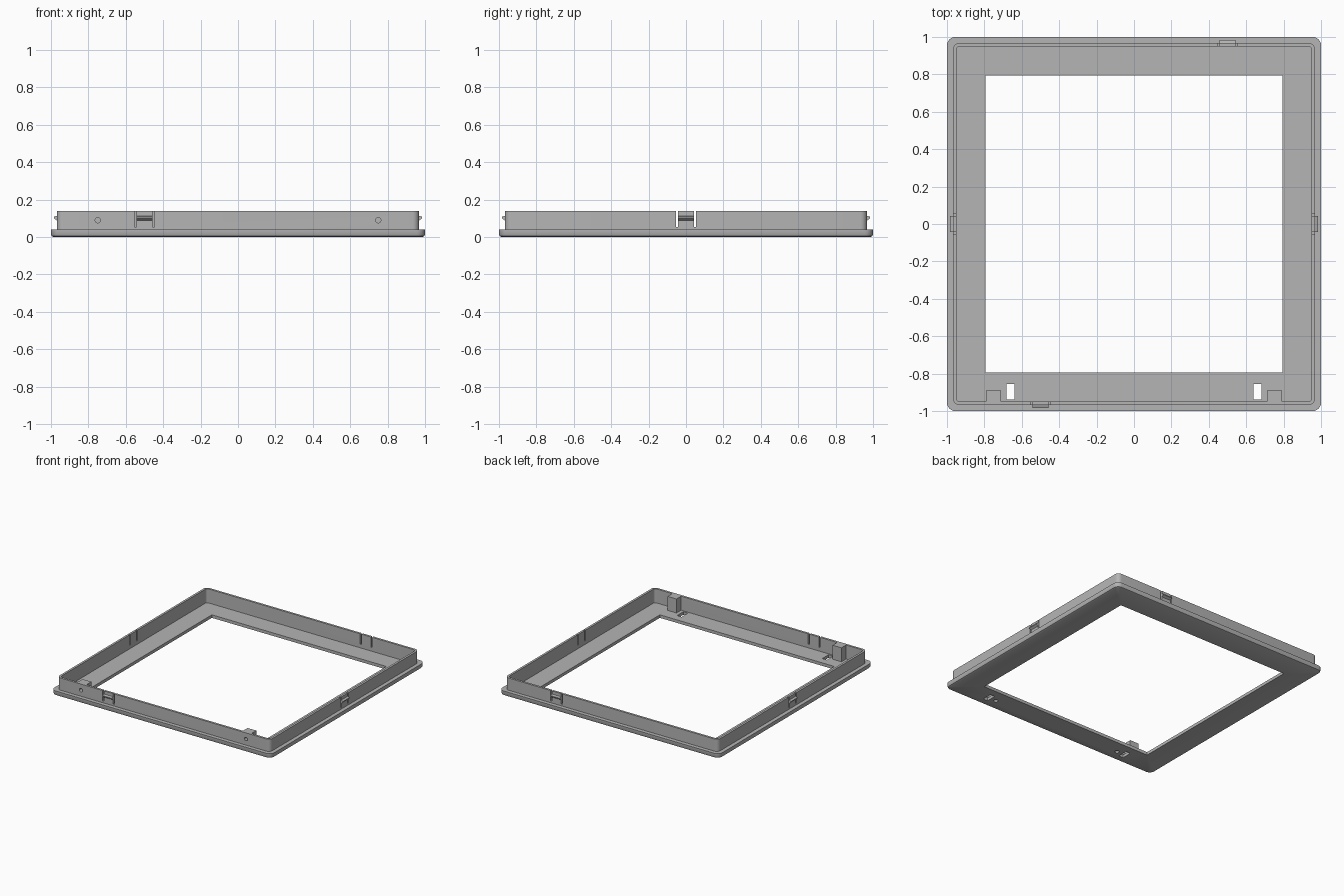
import bpy, bmesh, math
from mathutils import Matrix, Vector

if "Cube" in bpy.data.objects:
    bpy.data.objects.remove(bpy.data.objects["Cube"], do_unlink=True)

grey = bpy.data.materials.new("plain grey")
grey.use_nodes = True
colour = (0.46, 0.46, 0.46, 1)
grey.diffuse_color = colour
grey.node_tree.nodes["Principled BSDF"].inputs["Base Color"].default_value = colour

FLOOR, RIM, TOP = 0.025, 0.04, 0.14
OUTER, INNER, OPENING = 0.968, 0.95, 0.793


def finish(name, bm):
    bmesh.ops.recalc_face_normals(bm, faces=bm.faces[:])
    mesh = bpy.data.meshes.new(name)
    bm.to_mesh(mesh)
    bm.free()
    mesh.materials.append(grey)
    obj = bpy.data.objects.new(name, mesh)
    bpy.context.collection.objects.link(obj)
    return obj


def add_box(bm, low, high):
    low, high = Vector(low), Vector(high)
    size = high - low
    matrix = Matrix.Translation((low + high) / 2) @ Matrix.Diagonal((*size, 1))
    bmesh.ops.create_cube(bm, size=1, matrix=matrix)


def add_cylinder(bm, centre, radius, depth, turn=0):
    matrix = Matrix.Translation(centre) @ Matrix.Rotation(turn, 4, "X")
    bmesh.ops.create_cone(bm, cap_ends=True, segments=24, radius1=radius,
                          radius2=radius, depth=depth, matrix=matrix)


def rounded_square(bm, half, radius, z, steps=6):
    ring = []
    for corner in range(4):
        mid = math.pi / 4 + corner * math.pi / 2
        cx = math.copysign(half - radius, math.cos(mid))
        cy = math.copysign(half - radius, math.sin(mid))
        for i in range(steps + 1):
            a = (corner + i / steps) * math.pi / 2
            ring.append(bm.verts.new((cx + radius * math.cos(a), cy + radius * math.sin(a), z)))
    return ring


def cut(obj, cutter):
    mod = obj.modifiers.new("cut", "BOOLEAN")
    mod.operation = "DIFFERENCE"
    mod.solver = "EXACT"
    mod.object = cutter
    bpy.context.view_layer.objects.active = obj
    bpy.ops.object.modifier_apply(modifier=mod.name)


# Frame: a closed section swept round a rounded square
section = [(OPENING, 0.001, 0), (0.985, 0.03, 0), (0.995, 0.04, 0.005), (1, 0.045, 0.015),
           (1, 0.045, RIM), (OUTER, 0.035, RIM), (OUTER, 0.035, TOP),
           (INNER, 0.018, TOP), (INNER, 0.018, FLOOR), (OPENING, 0.001, FLOOR)]
bm = bmesh.new()
rings = [rounded_square(bm, *s) for s in section]
for k, ring in enumerate(rings):
    after = rings[(k + 1) % len(rings)]
    for i in range(len(ring)):
        j = (i + 1) % len(ring)
        bm.faces.new((ring[i], ring[j], after[j], after[i]))
frame = finish("frame", bm)

# Clip places: turn about z and offset along the wall
clips = {"front": (0, -0.5), "right_side": (90, 0), "back": (180, -0.5), "left_side": (270, 0)}

# Cutters: clip slots, floor slots, pin holes and blind holes
bm = bmesh.new()
for angle, along in clips.values():
    part = bmesh.new()
    for side in (-1, 1):
        x = along + side * 0.048
        add_box(part, (x - 0.006, -0.99, 0.055), (x + 0.006, -0.93, 0.16))
    part.transform(Matrix.Rotation(math.radians(angle), 4, "Z"))
    temp = bpy.data.meshes.new("temp")
    part.to_mesh(temp)
    part.free()
    bm.from_mesh(temp)
    bpy.data.meshes.remove(temp)
for side in (-1, 1):
    x = side * 0.66
    add_box(bm, (x - 0.021, -0.938, -0.1), (x + 0.021, -0.856, 0.1))
    add_cylinder(bm, (side * 0.75, -0.96, 0.09), 0.014, 0.06, math.pi / 2)
    add_cylinder(bm, (side * 0.59, -0.9, 0), 0.016, 0.03)
cutter = finish("cutter", bm)
cutter.hide_render = True
cut(frame, cutter)

# Posts behind the pin holes
posts = []
for name, side in (("left_post", 1), ("right_post", -1)):
    bm = bmesh.new()
    x = side * 0.75
    add_box(bm, (x - 0.04, -0.952, FLOOR - 0.005), (x + 0.04, -0.89, TOP))
    post = finish(name, bm)
    cut(post, cutter)
    posts.append(post)
bpy.data.objects.remove(cutter, do_unlink=True)

# Clip hooks: a wedge on each clip tab
hook_section = [(0.96, 0.083), (0.985, 0.1), (0.985, 0.108), (0.968, 0.114), (0.96, 0.114)]
for place, (angle, along) in clips.items():
    bm = bmesh.new()
    ends = [[bm.verts.new((along + s * 0.042, -out, z)) for out, z in hook_section]
            for s in (-1, 1)]
    for end in ends:
        bm.faces.new(end)
    for i in range(len(hook_section)):
        j = (i + 1) % len(hook_section)
        bm.faces.new((ends[0][i], ends[0][j], ends[1][j], ends[1][i]))
    bm.transform(Matrix.Rotation(math.radians(angle), 4, "Z"))
    finish(place + "_hook", bm)

# Smooth the rounded corners, keep edges sharp
bpy.ops.object.select_all(action="DESELECT")
for obj in [frame] + posts:
    obj.select_set(True)
bpy.context.view_layer.objects.active = frame
bpy.ops.object.shade_smooth_by_angle(angle=math.radians(35))
